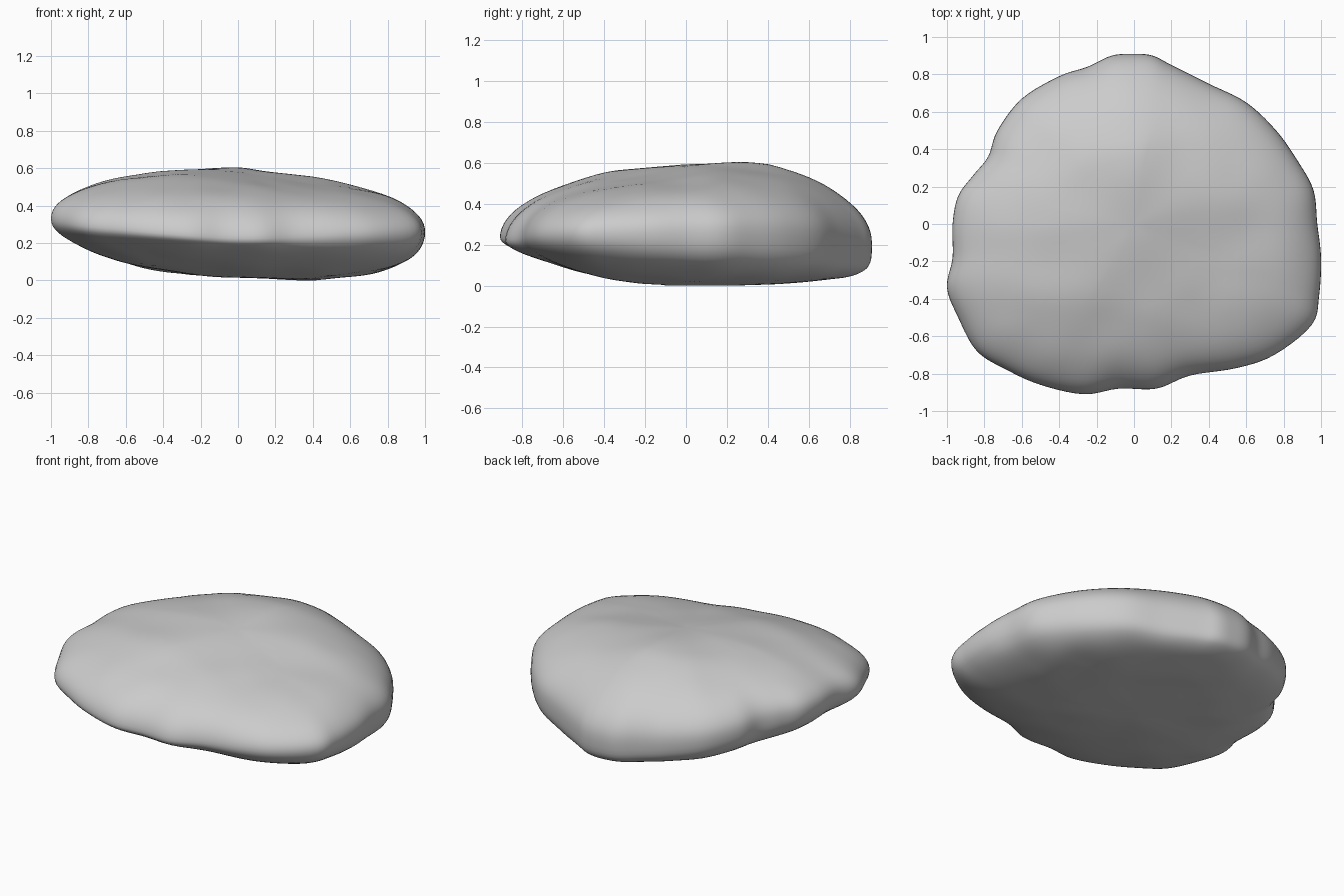
import bpy
import bmesh
import math
from mathutils import Vector, noise

default_cube = bpy.data.objects.get("Cube")
if default_cube:
    bpy.data.objects.remove(default_cube, do_unlink=True)

SAMPLES_PER_POINT = 5
RINGS_PER_SIDE = 24

# Plan outline of the stone, counter-clockwise, in hundredths
OUTLINE = [
    (98, 0), (96, 18), (88, 33), (76, 50), (60, 65), (40, 75), (20, 85), (10, 90),
    (0, 91), (-12, 90), (-25, 84), (-40, 79), (-60, 67), (-73, 50), (-78, 36),
    (-86, 26), (-94, 15), (-97, 0), (-97, -18), (-100, -34), (-94, -50), (-84, -68),
    (-68, -78), (-50, -86), (-27, -91), (-8, -88), (12, -88), (30, -81), (55, -77),
    (75, -70), (95, -54), (99, -38), (100, -18),
]

# Values around the stone, from +x counter-clockwise in eighth turns
RIM_HEIGHT = [.27, .25, .21, .28, .35, .28, .22, .25]
TOP_FULLNESS = [2.1, 2.15, 2.1, 2.2, 2.4, 2.3, 2.1, 2.05]
BASE_FULLNESS = [2.7, 3.6, 4.6, 3.2, 2.3, 1.8, 1.6, 2.1]


def spline(values, position):
    """Closed smooth curve through numbers or vectors."""
    count = len(values)
    start = math.floor(position)
    t = position - start
    a, b, c, d = (values[(start + k) % count] for k in (-1, 0, 1, 2))
    return b + (c - a) * (t / 2) + (a * 2 - b * 5 + c * 4 - d) * (t * t / 2) \
        + (b * 3 - a - c * 3 + d) * (t ** 3 / 2)


def around(values, point):
    """Value in the direction of a plan point."""
    return spline(values, math.atan2(point.y, point.x) / math.tau * len(values))


def bump(point, x, y, radius):
    return math.exp(-((point.x - x) ** 2 + (point.y - y) ** 2) / radius ** 2)


def surface_point(edge, soft_edge, angle):
    """Point on the rounded section running from the rim to the middle."""
    upper = angle >= 0
    power = around(TOP_FULLNESS if upper else BASE_FULLNESS, edge)
    reach = math.cos(angle) ** (2 / power)
    rise = abs(math.sin(angle)) ** (2 / power)
    # The wavy outline fades to a rounder one towards the middle
    plan = soft_edge.lerp(edge, reach ** 5) * reach
    rim = around(RIM_HEIGHT, edge)
    if upper:
        # Left plateau and back ridge, with a lower front right area
        limit = .595 + .025 * plan.y + .035 * bump(plan, -.05, .45, .35)
        limit -= .05 * bump(plan, .4, -.3, .45)
    else:
        limit = .018 - .045 * plan.x
    z = rim + (limit - rim) * rise
    # Worn, uneven surface
    z += .012 * rise * noise.noise(Vector((plan.x, plan.y, z)) * 4)
    return Vector((plan.x, plan.y, z))


# Stone body as rings from the base to the top
outline = [Vector((x, y)) / 100 for x, y in OUTLINE]
segments = len(outline) * SAMPLES_PER_POINT
edges = [spline(outline, i / SAMPLES_PER_POINT) for i in range(segments)]
soft_edges = edges
for _ in range(3):
    soft_edges = [sum((soft_edges[(i + k) % segments] for k in range(-6, 7)),
                      Vector((0, 0))) / 13 for i in range(segments)]

bm = bmesh.new()
rings = []
for step in range(1 - RINGS_PER_SIDE, RINGS_PER_SIDE):
    angle = step / RINGS_PER_SIDE * math.pi / 2
    rings.append([bm.verts.new(surface_point(edge, soft, angle))
                  for edge, soft in zip(edges, soft_edges)])

for lower, higher in zip(rings, rings[1:]):
    for i in range(segments):
        j = (i + 1) % segments
        bm.faces.new((lower[i], lower[j], higher[j], higher[i]))

# Close the middle of the base and top
for ring in (rings[0], rings[-1]):
    middle = bm.verts.new(sum((v.co for v in ring), Vector()) / segments)
    for i in range(segments):
        bm.faces.new((ring[i], ring[(i + 1) % segments], middle))

# Soften the rim and the middle, then rest the stone on the ground
rim_verts = [v for ring in rings[RINGS_PER_SIDE - 5:RINGS_PER_SIDE + 4] for v in ring]
inner_verts = [v for v in bm.verts if v.co.xy.length < .4]
for verts in (rim_verts, inner_verts):
    for _ in range(6):
        bmesh.ops.smooth_vert(bm, verts=verts, factor=.5, use_axis_z=True)
lowest = min(v.co.z for v in bm.verts)
bmesh.ops.translate(bm, verts=bm.verts, vec=(0, 0, -lowest))
bmesh.ops.recalc_face_normals(bm, faces=bm.faces)

mesh = bpy.data.meshes.new("stone")
bm.to_mesh(mesh)
bm.free()
stone = bpy.data.objects.new("stone", mesh)
bpy.context.collection.objects.link(stone)

# Plain grey rock colour
grey = bpy.data.materials.new("stone_grey")
grey.use_nodes = True
colour = (.6, .6, .6, 1)
grey.diffuse_color = colour
grey.node_tree.nodes["Principled BSDF"].inputs["Base Color"].default_value = colour
mesh.materials.append(grey)

bpy.context.view_layer.objects.active = stone
stone.select_set(True)
bpy.ops.object.shade_smooth_by_angle(angle=math.radians(50))
